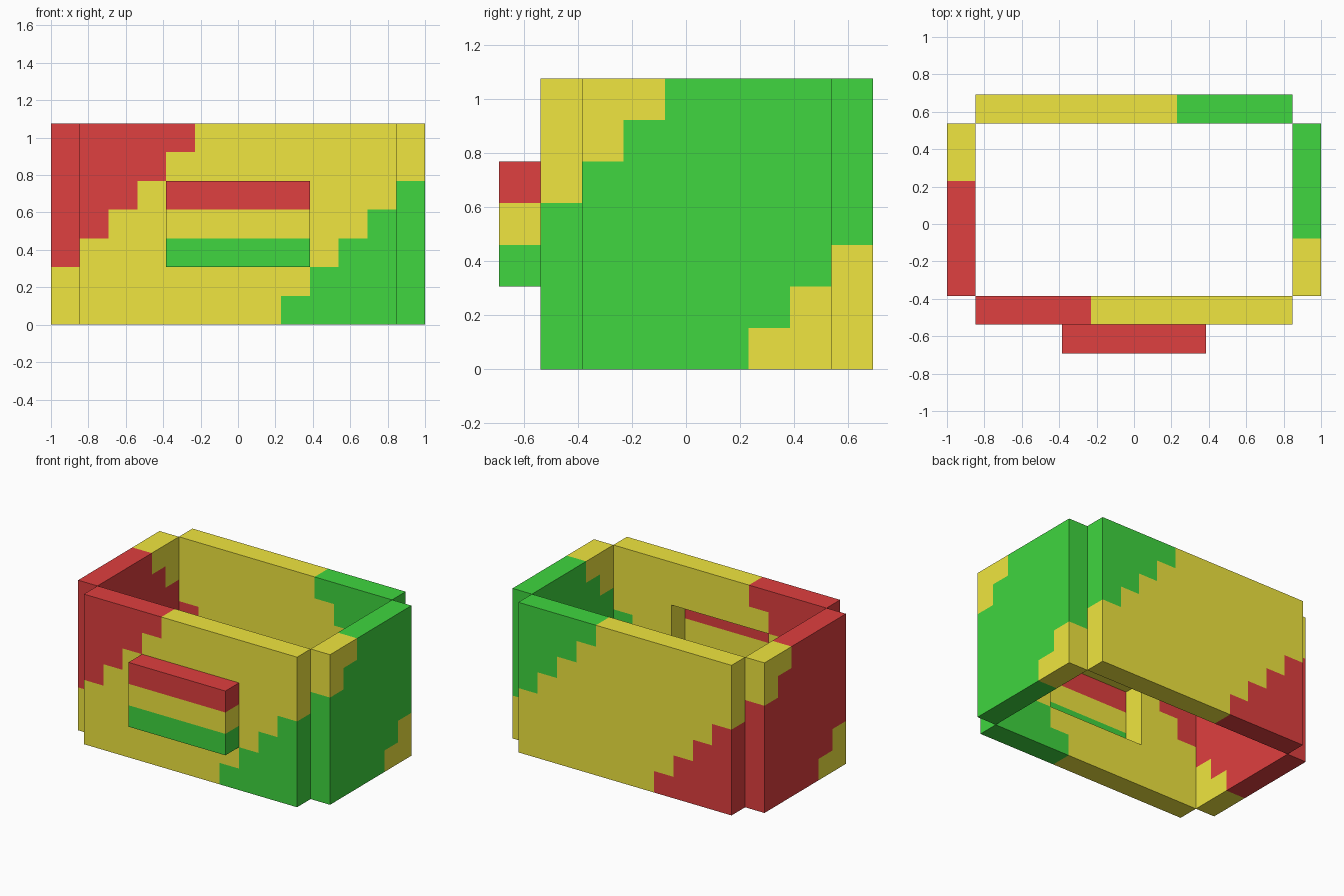
import bpy
import bmesh
from mathutils import Vector

if "Cube" in bpy.data.objects:
    bpy.data.objects.remove(bpy.data.objects["Cube"])

U = 2 / 13                                  # one block of the 13 x 9 x 7 grid
ORIGIN = Vector((-6.5, -4.5, 0))
RED, YELLOW, GREEN = 0, 1, 2


def make_material(name, rgb):
    mat = bpy.data.materials.new(name)
    mat.diffuse_color = (*rgb, 1)
    mat.use_nodes = True
    mat.node_tree.nodes["Principled BSDF"].inputs["Base Color"].default_value = mat.diffuse_color
    return mat


MATERIALS = [make_material("red", (0.74, 0.05, 0.05)),
             make_material("yellow", (0.87, 0.79, 0.05)),
             make_material("green", (0.05, 0.67, 0.05))]


def block_panel(name, xs, ys, zs, colour, hole=lambda i, k: False):
    """Closed shell around a range of grid blocks, coloured block by block."""
    cells = {(i, j, k) for i in xs for j in ys for k in zs if not hole(i, k)}
    bm = bmesh.new()
    verts = {}

    def vert(p):
        key = tuple(p)
        if key not in verts:
            verts[key] = bm.verts.new((Vector(key) + ORIGIN) * U)
        return verts[key]

    for cell in sorted(cells):
        for axis in range(3):
            a, b = (axis + 1) % 3, (axis + 2) % 3
            for side in (0, 1):
                near = list(cell)
                near[axis] += 2 * side - 1
                if tuple(near) in cells:
                    continue
                corners = []
                for da, db in ((0, 0), (1, 0), (1, 1), (0, 1)):
                    p = list(cell)
                    p[axis] += side
                    p[a] += da
                    p[b] += db
                    corners.append(vert(p))
                face = bm.faces.new(corners if side else corners[::-1])
                face.material_index = colour(*cell)
    mesh = bpy.data.meshes.new(name)
    bm.to_mesh(mesh)
    bm.free()
    for mat in MATERIALS:
        mesh.materials.append(mat)
    obj = bpy.data.objects.new(name, mesh)
    bpy.context.collection.objects.link(obj)
    return obj


# Diagonal colour bands running around the four walls
def front_colour(i, j, k):
    return RED if i - k <= -2 else GREEN if i - k >= 8 else YELLOW


def back_colour(i, j, k):
    return RED if i + k <= 4 else GREEN if i + k >= 14 else YELLOW


def left_colour(i, j, k):
    return RED if 4 <= j + k <= 11 else YELLOW


def right_colour(i, j, k):
    return GREEN if -2 <= j - k <= 5 else YELLOW


LONG, SHORT, HEIGHT = range(1, 12), range(2, 8), range(7)
GRIP_X, GRIP_Z = range(4, 9), range(2, 5)

# Four walls, open above and below; the front one is cut out behind the grip
block_panel("front_wall", LONG, [1], HEIGHT, front_colour,
            lambda i, k: i in GRIP_X and k in GRIP_Z)
block_panel("back_wall", LONG, [8], HEIGHT, back_colour)
block_panel("left_wall", [0], SHORT, HEIGHT, left_colour)
block_panel("right_wall", [12], SHORT, HEIGHT, right_colour)

# Striped grip standing proud of the front wall
block_panel("front_grip", GRIP_X, [0], GRIP_Z,
            lambda i, j, k: (GREEN, YELLOW, RED)[k - 2])
